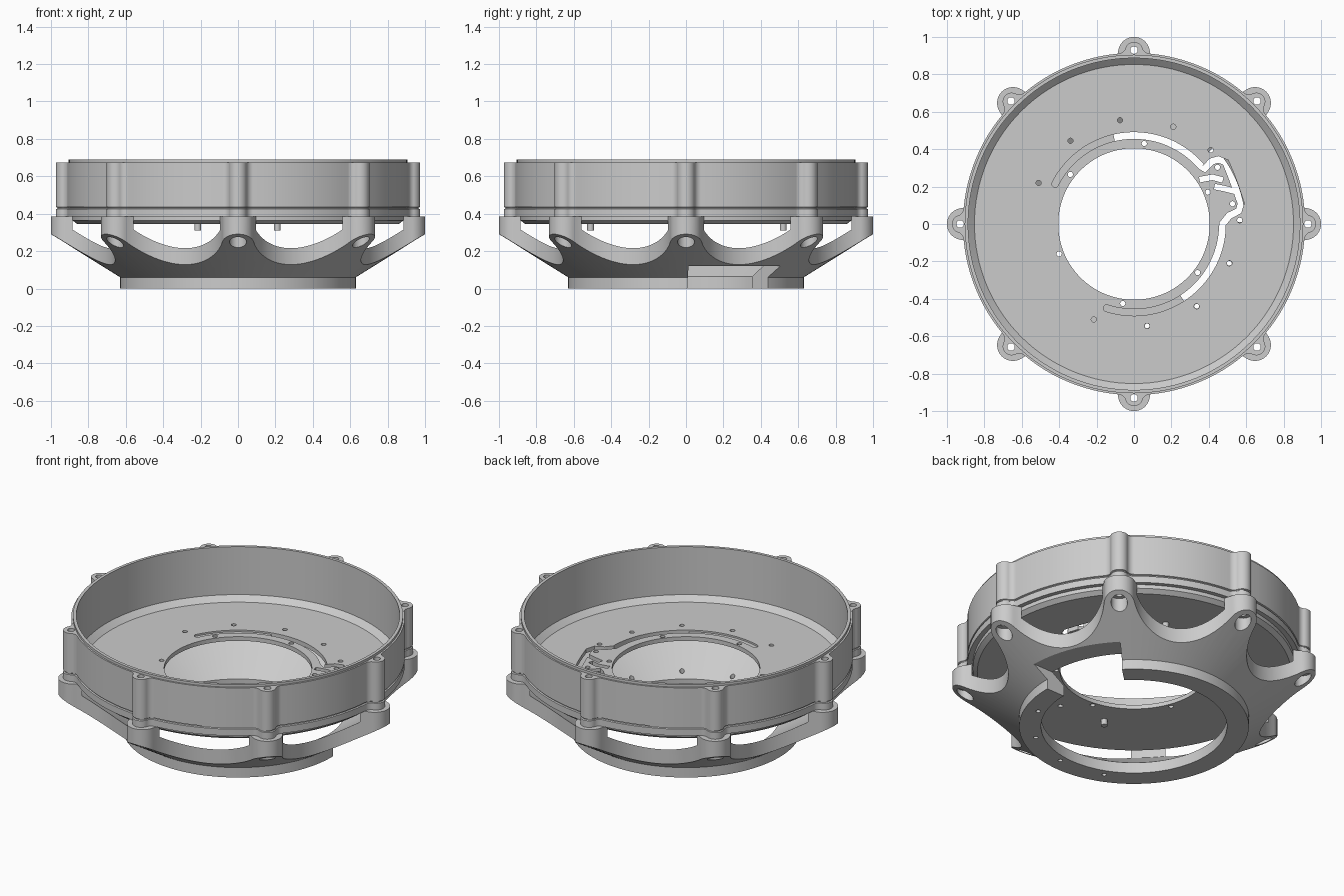
import bpy, bmesh
from math import sin, cos, pi, radians, atan2, hypot

if "Cube" in bpy.data.objects:
    bpy.data.objects.remove(bpy.data.objects["Cube"])

SEG = 128
ARMS = 8


def finish(bm, name):
    bmesh.ops.recalc_face_normals(bm, faces=bm.faces)
    me = bpy.data.meshes.new(name)
    bm.to_mesh(me)
    bm.free()
    ob = bpy.data.objects.new(name, me)
    bpy.context.collection.objects.link(ob)
    return ob


def polar(r, a):
    return (r * cos(a), r * sin(a))


def add_loft(bm, plan, layers):
    rings = [[bm.verts.new((x * s, y * s, z)) for x, y in plan] for z, s in layers]
    n = len(plan)
    for a, b in zip(rings, rings[1:]):
        for i in range(n):
            j = (i + 1) % n
            bm.faces.new((a[i], a[j], b[j], b[i]))
    bm.faces.new(rings[0][::-1])
    bm.faces.new(rings[-1])


def loft(name, plan, layers):
    bm = bmesh.new()
    add_loft(bm, plan, layers)
    return finish(bm, name)


def cylinders(name, centres, r, z0, z1, n=24):
    bm = bmesh.new()
    for cx, cy in centres:
        plan = [(cx + r * cos(2 * pi * i / n), cy + r * sin(2 * pi * i / n)) for i in range(n)]
        add_loft(bm, plan, [(z0, 1), (z1, 1)])
    return finish(bm, name)


def lathe(name, profile):
    bm = bmesh.new()
    rings = [[bm.verts.new((*polar(r, 2 * pi * i / SEG), z)) for r, z in profile]
             for i in range(SEG)]
    n = len(profile)
    for k in range(SEG):
        a, b = rings[k], rings[(k + 1) % SEG]
        for i in range(n):
            j = (i + 1) % n
            bm.faces.new((a[i], b[i], b[j], a[j]))
    return finish(bm, name)


def ribbon(name, path, w, z0, z1):
    left, right = [], []
    for i, (x, y) in enumerate(path):
        p, q = path[max(i - 1, 0)], path[min(i + 1, len(path) - 1)]
        dx, dy = q[0] - p[0], q[1] - p[1]
        d = hypot(dx, dy)
        nx, ny = -dy / d * w / 2, dx / d * w / 2
        left.append((x + nx, y + ny))
        right.append((x - nx, y - ny))
    return loft(name, right + left[::-1], [(z0, 1), (z1, 1)])


def boolean(ob, cutter, op='DIFFERENCE'):
    m = ob.modifiers.new("bool", 'BOOLEAN')
    m.operation, m.object, m.solver = op, cutter, 'EXACT'
    bpy.context.view_layer.objects.active = ob
    bpy.ops.object.modifier_apply(modifier=m.name)
    bpy.data.objects.remove(cutter)


def arc(r, a0, a1, n):
    return [polar(r, radians(a0 + (a1 - a0) * i / n)) for i in range(n + 1)]


def lobed_plan(rb_pos, rb, rf_pos, phi):
    """Outline with 8 round bosses joined by concave arcs."""
    fx, fy = polar(rf_pos, phi)
    rf = hypot(fx - rb_pos, fy) - rb
    al = atan2(fy, fx - rb_pos)
    half = [(rb_pos + rb * cos(al * i / 12), rb * sin(al * i / 12)) for i in range(13)]
    for i in range(1, 17):
        t = pi + al + (phi - al) * i / 16
        half.append((fx + rf * cos(t), fy + rf * sin(t)))
    mid = pi / ARMS
    if phi < mid - 0.01:
        half += [polar(rf_pos - rf, phi + (mid - phi) * i / 6) for i in range(1, 7)]
    one = [(x, -y) for x, y in half[:0:-1]] + half[:-1]
    out = []
    for k in range(ARMS):
        c, s = cos(k * 2 * mid), sin(k * 2 * mid)
        out += [(x * c - y * s, x * s + y * c) for x, y in one]
    return out


bolts = [polar(0.93, k * pi / 4) for k in range(ARMS)]
through = [(.41, .395), (.565, .02), (.51, -.21), (.335, -.44), (.07, -.545), (-.215, -.51)]
blind = [(-.34, .445), (-.075, .555), (.21, .52), (-.51, .22)]
inner = [(.055, .43), (-.34, .265), (.395, .17), (-.4, -.16), (.34, -.26), (-.06, -.425)]

# Flared base with eight arms
base = lathe("flared_base", [(.51, 0), (.63, 0), (.63, .06), (1.05, .322), (1.05, .385),
                             (.89, .385), (.89, .315), (.51, .065)])
boolean(base, loft("cut", lobed_plan(.915, .085, 1.07, pi / 8), [(-.1, 1), (.6, 1)]), 'INTERSECT')
boolean(base, cylinders("cut", bolts, .045, -.1, .30, 32))
boolean(base, cylinders("cut", bolts, .02, .2, .5))
boolean(base, cylinders("cut", through[2:], .013, -.1, .3, 16))
# Cable gap through the foot ring
boolean(base, loft("cut", arc(.3, 44, 1, 16) + arc(.8, 1, 44, 24), [(-.1, 1), (.12, 1)]))

# Outer flange with screw columns and a seam groove
flange = loft("column_ring", lobed_plan(.925, .048, .955, radians(5.06)),
              [(.385, 1), (.425, 1), (.428, .992), (.433, .992), (.436, 1), (.675, 1)])
boolean(flange, cylinders("cut", [(0, 0)], .895, .2, .9, SEG))
boolean(flange, cylinders("cut", bolts, .02, .2, .9))

# Round pan with a central opening and raised lip
pan = lathe("housing_pan", [(.405, .345), (.86, .345), (.885, .365), (.885, .388), (.905, .388),
                            (.905, .69), (.887, .69), (.887, .40), (.853, .37), (.405, .37)])
pins = cylinders("locating_pins", [(-.215, -.51), (.21, .52)], .018, .31, .347)

# Cable slot: shallow at both ends, open in the middle
slot = arc(.473, 103, 38, 24) + [(.415, .335), (.45, .345), (.49, .33), (.515, .27), (.545, .19),
                                 (.572, .11), (.56, .07), (.51, .045)] + arc(.473, 0, -57, 22)
boolean(pan, ribbon("cut", slot, .036, .2, .5))
boolean(pan, ribbon("cut", [(.35, .237), (.42, .25), (.475, .235)], .03, .2, .5))
boolean(pan, ribbon("cut", [(.43, .2), (.48, .19), (.54, .175)], .03, .2, .5))
for a0, a1 in ((153, 101), (-56, -108)):
    boolean(pan, ribbon("cut", arc(.473, a0, a1, 20), .0355, .36, .5))
boolean(pan, cylinders("cut", [polar(.473, radians(153)), polar(.473, radians(-108))],
                       .0178, .3601, .5))
boolean(pan, cylinders("cut", through + blind, .014, .2, .5, 16))
boolean(pan, cylinders("cut", inner + [(.447, .303), (.527, .108)], .014, .2, .5, 16))

# Smooth shading with sharp edges kept
bpy.ops.object.select_all(action='DESELECT')
for ob in (base, flange, pan, pins):
    ob.select_set(True)
bpy.context.view_layer.objects.active = base
bpy.ops.object.shade_smooth_by_angle(angle=radians(30))
